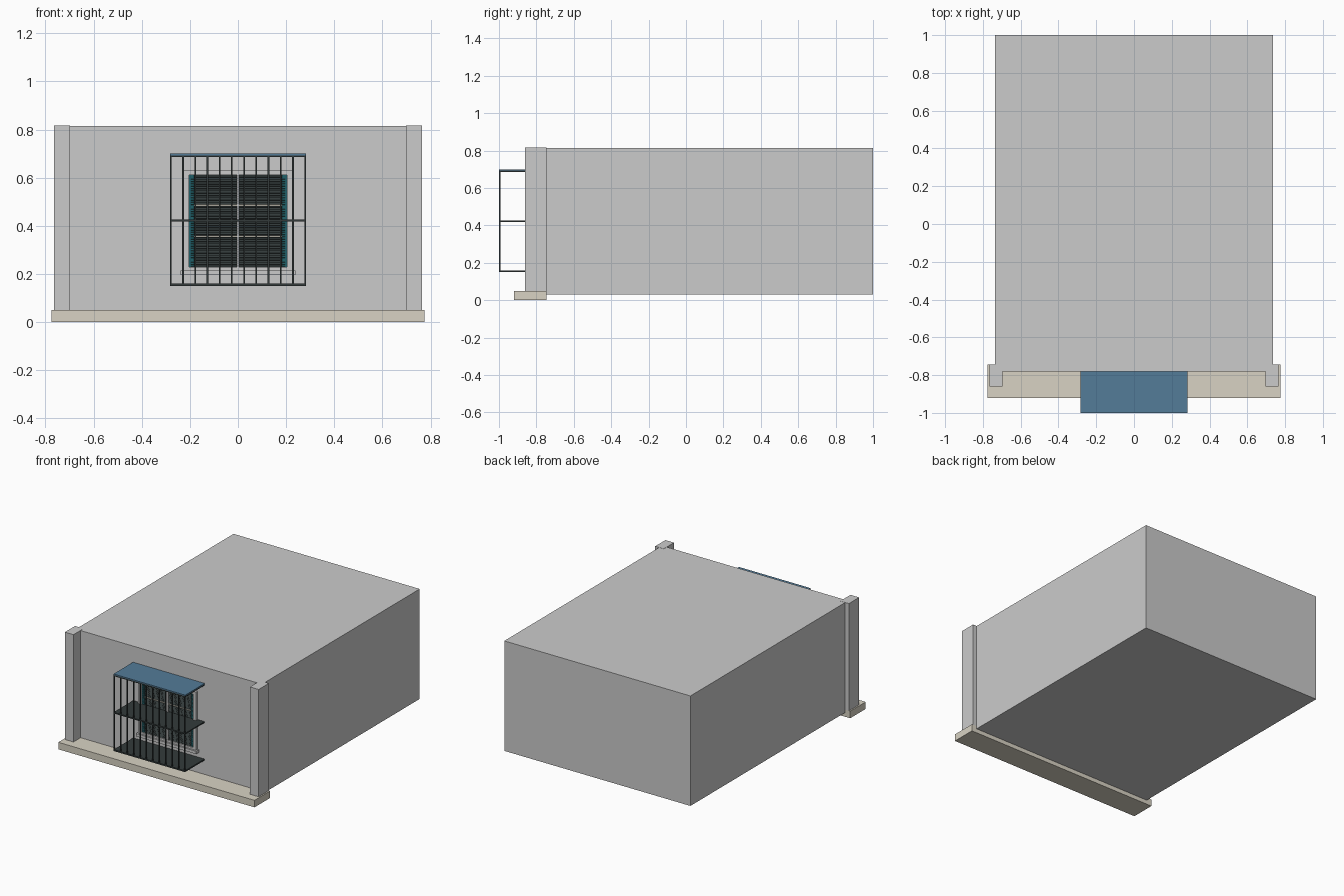
import bpy, math
from mathutils import Matrix, Vector

if "Cube" in bpy.data.objects:
    bpy.data.objects.remove(bpy.data.objects["Cube"])


def material(name, rgb):
    m = bpy.data.materials.new(name)
    m.diffuse_color = (*rgb, 1)
    m.use_nodes = True
    m.node_tree.nodes["Principled BSDF"].inputs["Base Color"].default_value = m.diffuse_color
    return m


IRON = material("dark_iron", (0.033, 0.043, 0.043))
BLUE = material("blue_sheet", (0.087, 0.20, 0.315))
STONE = material("warm_stone", (0.69, 0.65, 0.55))
TEAL = material("teal_paint", (0.015, 0.12, 0.14))


def box(name, x, y, z, mat=None, tilt=0):
    """Box from (min, max) ranges, optionally tilted about its own x axis."""
    bpy.ops.mesh.primitive_cube_add(size=1)
    o = bpy.context.object
    o.name = name
    o.data.transform(Matrix.Diagonal((x[1] - x[0], y[1] - y[0], z[1] - z[0], 1)))
    o.location = Vector((sum(x) / 2, sum(y) / 2, sum(z) / 2))
    o.rotation_euler.x = tilt
    if mat:
        o.data.materials.append(mat)
    return o


WALL = -0.78

# Room block, plinth and corner pillars
box("room_block", (-0.735, 0.735), (WALL, 1.0), (0.03, 0.815))
box("plinth", (-0.775, 0.775), (-0.92, -0.745), (0, 0.05), STONE)
for side, a, b in (("left", -0.765, -0.697), ("right", 0.697, 0.765)):
    box(side + "_pillar", (a, b), (-0.86, -0.745), (0.05, 0.816))

# Window surround and sill
for side, a, b in (("left", -0.228, -0.203), ("right", 0.203, 0.228)):
    box(side + "_window_jamb", (a, b), (-0.80, WALL), (0.215, 0.63))
box("window_head", (-0.203, 0.203), (-0.80, WALL), (0.611, 0.63))
box("window_bottom_rail", (-0.203, 0.203), (-0.80, WALL), (0.215, 0.228))
box("window_sill", (-0.238, 0.238), (-0.812, WALL), (0.195, 0.215))

# Shutter stiles, centre mullion and cross rails
for side, a, b in (("left", -0.203, -0.182), ("right", 0.182, 0.203)):
    box(side + "_shutter_stile", (a, b), (-0.792, WALL), (0.228, 0.611), TEAL)
box("window_mullion", (-0.005, 0.005), (-0.797, WALL), (0.228, 0.611))
for i, z in enumerate((0.357, 0.485)):
    box(f"window_rail_{i}", (-0.182, 0.182), (-0.796, WALL), (z - 0.003, z + 0.003), STONE)

# Shutter louvres
count = 40
pitch = (0.611 - 0.228) / count
for i in range(count):
    z = 0.228 + (i + 0.5) * pitch
    for side, a, b in (("left", -0.196, -0.005), ("right", 0.005, 0.196)):
        box(f"{side}_louvre_{i}", (a, b), (-0.794, -0.782),
            (z - 0.001, z + 0.001), IRON, math.radians(45))

# Window cage: three shelves, blue cover and front bars
for name, a, b in (("cage_floor", 0.15, 0.16), ("cage_shelf", 0.418, 0.427),
                   ("cage_top", 0.685, 0.693)):
    box(name, (-0.282, 0.282), (-1.0, WALL), (a, b), IRON)
box("cage_cover", (-0.283, 0.283), (-1.0, WALL), (0.693, 0.70), BLUE)
for i in range(12):
    x = -0.279 + i * 0.558 / 11
    box(f"cage_bar_{i}", (x - 0.0035, x + 0.0035), (-1.0, -0.993), (0.16, 0.685), IRON)
